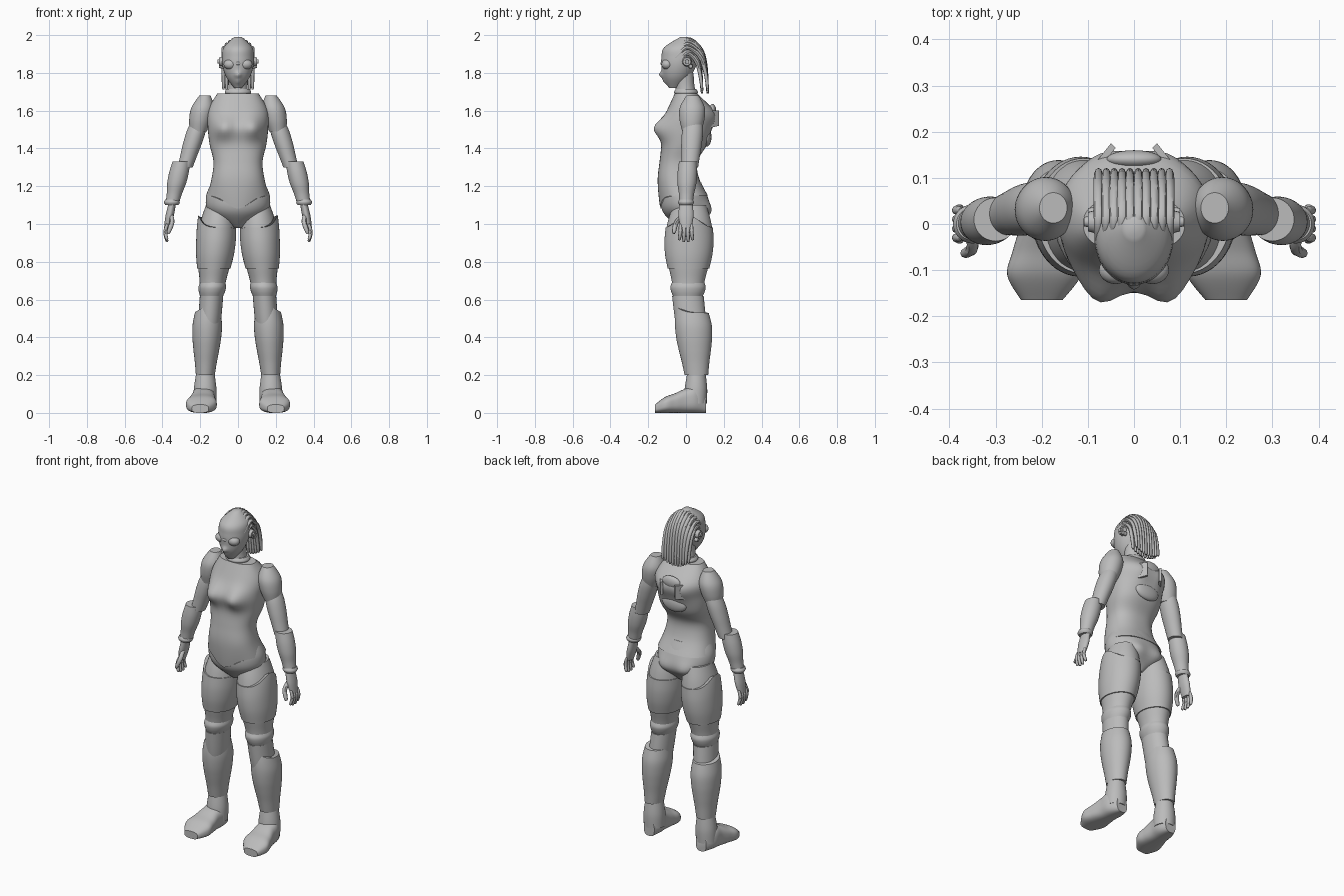
import bpy, bmesh, math
from mathutils import Vector, Matrix

if "Cube" in bpy.data.objects:
    bpy.data.objects.remove(bpy.data.objects["Cube"])

grey = bpy.data.materials.new("neutral_grey")
grey.use_nodes = True
tone = (0.5, 0.5, 0.5, 1)
grey.diffuse_color = tone
grey.node_tree.nodes["Principled BSDF"].inputs["Base Color"].default_value = tone


def activate(obj):
    bpy.ops.object.select_all(action='DESELECT')
    obj.select_set(True)
    bpy.context.view_layer.objects.active = obj


def finish(obj, mirror):
    """Give the object its material, smooth shading and mirrored twin."""
    activate(obj)
    obj.data.materials.append(grey)
    bpy.ops.object.shade_smooth_by_angle(angle=math.radians(45))
    if mirror:
        obj.modifiers.new("mirror", 'MIRROR')


def from_bmesh(name, bm, mirror):
    bmesh.ops.recalc_face_normals(bm, faces=bm.faces[:])
    mesh = bpy.data.meshes.new(name)
    bm.to_mesh(mesh)
    bm.free()
    obj = bpy.data.objects.new(name, mesh)
    bpy.context.collection.objects.link(obj)
    finish(obj, mirror)


def smooth_rows(rows, steps=6):
    """Resample vectors of any size along a flowing spline."""
    last = len(rows) - 1
    result = []
    for i in range(last):
        before, here, there, after = (rows[min(max(j, 0), last)] for j in range(i - 1, i + 3))
        leave, arrive = (there - before) / 2, (after - here) / 2
        for step in range(steps):
            t = step / steps
            blend = t * t * (3 - 2 * t)
            result.append(here.lerp(there, blend) + leave * t * (1 - t) ** 2
                          - arrive * t * t * (1 - t))
    return result + [rows[last]]


def loft(name, start, end, widths, depths=None, shifts=None, ratio=1.0, mirror=True,
         power=2.0, bumps=(), across=Vector((0, 0 + 1, 0))):
    """Skin evenly spaced rounded sections from start to end.

    widths and depths are radii, shifts slide a section along the depth axis,
    and bumps are soft (centre, radius, push) swellings.
    """
    start, end = Vector(start), Vector(end)
    depths = depths or [width * ratio for width in widths]
    shifts = shifts or [0] * len(widths)
    rows = [Vector((*(start.lerp(end, i / (len(widths) - 1)) + across * shift), width, depth))
            for i, (width, depth, shift) in enumerate(zip(widths, depths, shifts))]
    segments = 48
    bm = bmesh.new()
    rings = []
    for row in smooth_rows(rows):
        centre, width, depth = Vector(row[:3]), row[3], row[4]
        ring = []
        for k in range(segments):
            angle = math.tau * k / segments
            c, s = math.cos(angle), math.sin(angle)
            point = (centre + across * depth * math.copysign(abs(s) ** (2 / power), s)
                     + Vector((width * math.copysign(abs(c) ** (2 / power), c), 0, 0)))
            push = Vector()
            for middle, radius, swell in bumps:
                distance = (point - Vector(middle)).length / radius
                push += Vector(swell) * math.exp(-distance * distance)
            ring.append(bm.verts.new(point + push))
        rings.append(ring)
    for low, high in zip(rings, rings[1:]):
        for k in range(segments):
            bm.faces.new((low[k - 1], low[k], high[k], high[k - 1]))
    bm.faces.new(rings[0])
    bm.faces.new(rings[-1])
    from_bmesh(name, bm, mirror)


def ball(name, place, size, mirror=False):
    """Stretched sphere."""
    bm = bmesh.new()
    matrix = Matrix.Translation(place) @ Matrix.Diagonal((*size, 1))
    bmesh.ops.create_uvsphere(bm, u_segments=24, v_segments=16, radius=1, matrix=matrix)
    from_bmesh(name, bm, mirror)


def disc(name, place, radius):
    """Mirrored short cylinder facing sideways."""
    bm = bmesh.new()
    matrix = Matrix.Translation(place) @ Matrix.Rotation(math.pi / 2, 4, 'Y')
    bmesh.ops.create_cone(bm, cap_ends=True, segments=20, radius1=radius,
                          radius2=radius * 0.8, depth=0.02, matrix=matrix)
    from_bmesh(name, bm, mirror=True)


def strand(name, points, thickness):
    """Mirrored round strand that narrows at both tips."""
    curve = bpy.data.curves.new(name, 'CURVE')
    curve.dimensions = '3D'
    curve.bevel_depth = thickness
    curve.bevel_resolution = 2
    curve.use_fill_caps = True
    path = curve.splines.new('POLY')
    rows = smooth_rows([Vector(point) for point in points])
    path.points.add(len(rows) - 1)
    for i, (point, row) in enumerate(zip(path.points, rows)):
        point.co = (*row, 1)
        point.radius = 0.5 + 0.5 * math.sin(math.pi * i / (len(rows) - 1)) ** 0.5
    obj = bpy.data.objects.new(name, curve)
    bpy.context.collection.objects.link(obj)
    activate(obj)
    bpy.ops.object.convert(target='MESH')
    finish(bpy.context.object, mirror=True)


def plate(name, outline, thickness):
    """Mirrored thin solid raised from an outline."""
    bm = bmesh.new()
    face = bm.faces.new([bm.verts.new(point) for point in outline])
    extruded = bmesh.ops.extrude_face_region(bm, geom=[face])["geom"]
    moved = [item for item in extruded if isinstance(item, bmesh.types.BMVert)]
    bmesh.ops.translate(bm, verts=moved, vec=thickness)
    from_bmesh(name, bm, mirror=True)


# Joints of the left limbs
shoulder, elbow, wrist = Vector((.2, .04, 1.56)), Vector((.28, .02, 1.3)), Vector((.35, 0, 1.1))
knuckles = Vector((.375, 0, .98))
hip, knee, ankle = Vector((.1, .02, 1.1)), Vector((.14, .01, .62)), Vector((.173, .055, .2))
sides = (-1, 1)

# Torso vest with bust, shoulder blades and a pointed front hem
bust = [((side * .08, -.13, 1.51), .06, (0, -.05, 0)) for side in sides]
blades = [((side * .06, .13, 1.55), .06, (0, .02, 0)) for side in sides]
hem = ((0, -.13, 1.15), .08, (0, 0, -.07))
loft("torso_vest", (0, 0, 1.15), (0, 0, 1.69),
     widths=(.163, .14, .13, .15, .16, .16, .11),
     depths=(.126, .11, .1, .12, .13, .12, .06),
     shifts=(-.01, -.04, -.04, -.01, 0, .02, 0),
     mirror=False, power=2.4, bumps=[*bust, *blades, hem])

# Pelvis with buttocks
buttocks = [((side * .08, .11, 1.06), .06, (0, .025, 0)) for side in sides]
loft("pelvis", (0, .01, .98), (0, -.02, 1.22), widths=(.03, .15, .17, .14),
     depths=(.05, .12, .125, .1), mirror=False, bumps=buttocks)

# Back armour
plate("back_fins", [(.11, .1, 1.6), (.05, .175, 1.6), (.05, .175, 1.52), (.11, .09, 1.5)],
      thickness=(-.01, -.01, 0))
ball("upper_back_panel", (0, .14, 1.6), (.06, .02, .035))
ball("lower_back_panel", (0, .11, 1.46), (.08, .025, .05))

# Neck and collar
loft("neck", (0, 0, 1.66), (0, -.01, 1.8), widths=(.06, .05, .05), mirror=False)
loft("collar", (0, 0, 1.68), (0, 0, 1.715), widths=(.06, .07, .06), ratio=.9, mirror=False)

# Head with nose and lips
nose = ((0, -.12, 1.79), .016, (0, -.02, 0))
lips = ((0, -.11, 1.755), .016, (0, -.01, 0))
loft("head", (0, -.06, 1.72), (0, -.01, 1.99), widths=(.02, .06, .08, .085, .075, .02),
     depths=(.03, .07, .09, .1, .095, .02), mirror=False, bumps=[nose, lips])
ball("goggle_lenses", (.04, -.1, 1.845), (.036, .03, .028), mirror=True)
ball("goggle_bridge", (0, -.125, 1.85), (.016, .01, .01))
disc("ear_discs", (.09, .005, 1.86), radius=.026)
disc("ear_hubs", (.098, .005, 1.86), radius=.013)
disc("ear_studs", (.09, .025, 1.835), radius=.012)

# Long locks swept over the crown and hanging down the back
for layer, reach in (("outer", .1), ("inner", .07)):
    for i in range(5):
        x = .009 + .017 * i
        drop = 8 * x * x
        arc = [(x, .01 + reach * math.cos(angle), 1.77 - drop + (reach + .11) * math.sin(angle))
               for angle in (2.3, 1.6, .9, .4)]
        strand(f"{layer}_lock_{i + 1}", arc + [(x, reach + .015, 1.69 + drop / 2)],
               thickness=.011)

# Arms with shoulder caps, flared bracers and cuffs
loft("upper_arms", shoulder, elbow, widths=(.04, .05, .05, .045, .04), ratio=1.1)
loft("shoulder_caps", (.21, .03, 1.49), (.175, .035, 1.68), widths=(.045, .06, .06, .03),
     ratio=1.1)
loft("bracers", (.3, .01, 1.33), wrist, widths=(.047, .052, .05, .04, .035))
loft("wrist_cuffs", wrist, wrist + Vector((0, 0, .03)), widths=(.035, .042, .035))

# Hands
loft("palms", wrist, knuckles, widths=(.02, .022, .016), ratio=1.8)
for i in range(4):
    y = .02 * (i - 1.5)
    reach = .08 - abs(y) / 2
    path = [knuckles + Vector(offset) for offset in
            ((0, y, .02), (.01, y, -reach / 3), (0, y * 1.2, -reach))]
    strand(f"fingers_{i + 1}", path, thickness=.01)
strand("thumbs", [wrist.lerp(knuckles, .3), wrist + Vector((0, -.05, -.09)),
                  wrist + Vector((.02, -.065, -.15))], thickness=.013)

# Legs with thigh shells and knee bands
loft("thighs", hip, knee, widths=(.07, .09, .1, .095, .085, .07, .062), ratio=1.25)
loft("calves", knee, ankle, widths=(.062, .06, .05, .04), ratio=1.35)
rise = ((.22, .01, .97), .08, (0, 0, .07))
loft("thigh_shells", hip.lerp(knee, .25), hip.lerp(knee, .7),
     widths=(.1, .104, .1, .088), ratio=1.25, bumps=[rise])
loft("knee_bands", hip.lerp(knee, .85), knee, widths=(.066, .073, .07, .062), ratio=1.28)

# Shin guards with a raised front peak
peak = ((.155, -.06, .52), .07, (0, 0, .035))
loft("shin_guards", (.16, .035, .53), ankle, widths=(.068, .078, .076, .068, .058, .05),
     ratio=1.25, bumps=[peak])

# Boots: ankle sleeve, and a foot whose sections all rest on the floor
loft("ankles", ankle, (.175, .05, .05), widths=(.05, .06, .06))
arch = (.022, .042, .052, .064, .07, .045)
loft("feet", (.2, -.165, 0), (.174, .105, 0), widths=(.045, .08, .073, .063, .06, .035),
     depths=arch, shifts=arch, power=2.7, across=Vector((0, 0, 1)))
